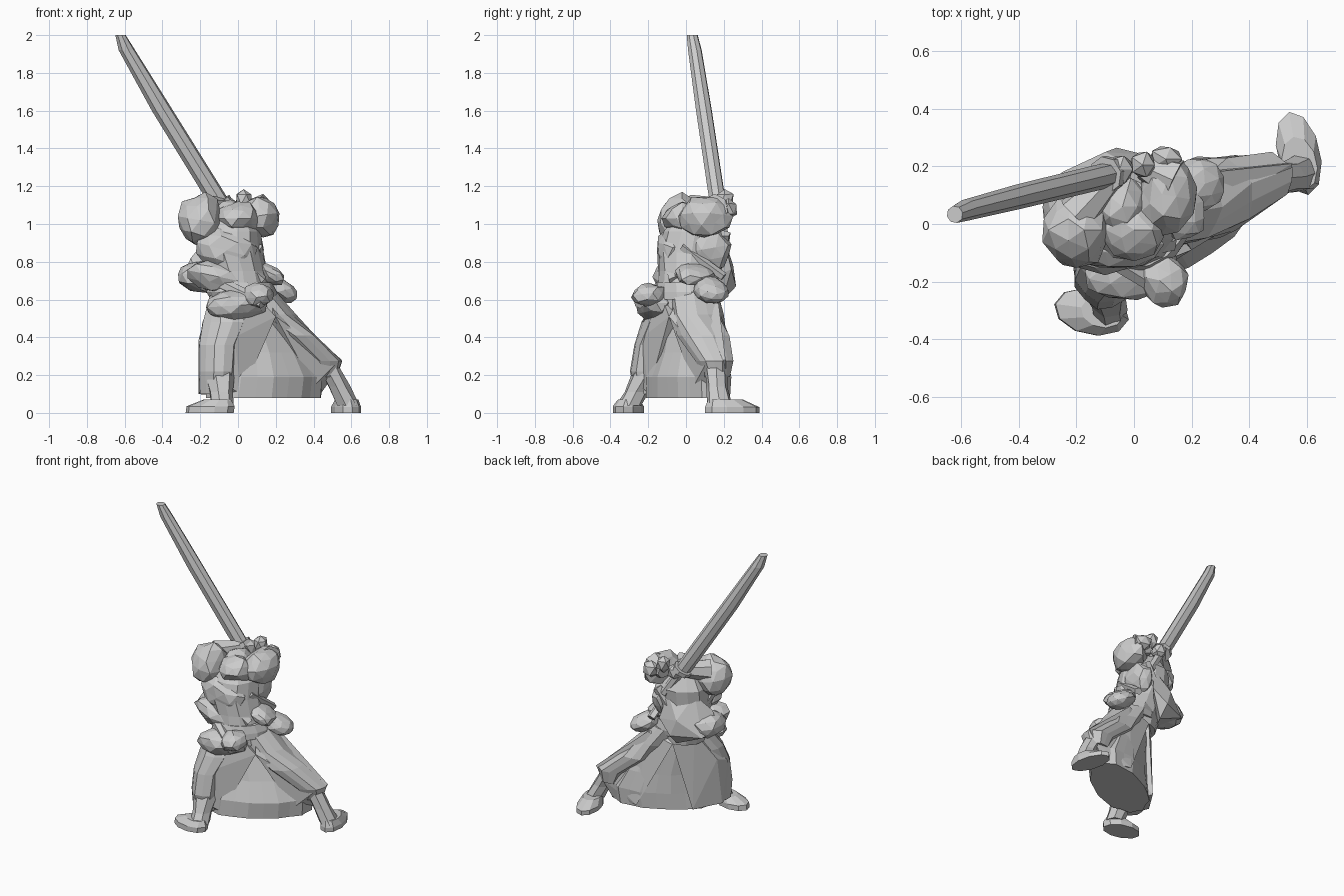
import bpy, bmesh, math, random
from mathutils import Vector, Matrix

random.seed(7)


def finish(name, bm):
    bmesh.ops.recalc_face_normals(bm, faces=bm.faces)
    me = bpy.data.meshes.new(name)
    bm.to_mesh(me)
    bm.free()
    ob = bpy.data.objects.new(name, me)
    bpy.context.collection.objects.link(ob)
    return ob


def loft(name, rings, n=12, pleat=0.0, jit=0.0):
    """Stacked horizontal ellipses: (x, y, z, rx, ry, angle in degrees)."""
    bm = bmesh.new()
    loops = []
    for x, y, z, rx, ry, ang in rings:
        rot = Matrix.Rotation(math.radians(ang), 2)
        loop = []
        for i in range(n):
            t = 2 * math.pi * i / n
            k = 1 - pleat * (i % 2) + random.uniform(-jit, jit)
            p = rot @ Vector((rx * k * math.cos(t), ry * k * math.sin(t)))
            loop.append(bm.verts.new((x + p.x, y + p.y, z)))
        loops.append(loop)
    for a, b in zip(loops, loops[1:]):
        for i in range(n):
            j = (i + 1) % n
            bm.faces.new((a[i], a[j], b[j], b[i]))
    bm.faces.new(loops[0])
    bm.faces.new(loops[-1])
    return finish(name, bm)


def blob(name, loc, size, rot=(0, 0, 0), jit=0.1, sub=2):
    """Faceted, crumpled cloth lump."""
    bm = bmesh.new()
    bmesh.ops.create_icosphere(bm, subdivisions=sub, radius=1)
    for v in bm.verts:
        v.co *= 1 + random.uniform(-jit, jit)
    ob = finish(name, bm)
    ob.location, ob.scale = loc, size
    ob.rotation_euler = [math.radians(a) for a in rot]
    return ob


def limb(name, a, b, r1, r2, n=7, flat=1.0):
    """Tapered prism between two points."""
    a, b = Vector(a), Vector(b)
    bm = bmesh.new()
    bmesh.ops.create_cone(bm, cap_ends=True, segments=n, radius1=r1,
                          radius2=r2, depth=(b - a).length)
    bmesh.ops.scale(bm, vec=(1, flat, 1), verts=bm.verts)
    m = (b - a).to_track_quat('Z', 'Y').to_matrix().to_4x4()
    m.translation = (a + b) / 2
    bmesh.ops.transform(bm, matrix=m, verts=bm.verts)
    return finish(name, bm)


def drape(name, *pts):
    """Faceted hanging cloth: hull of a few corner points."""
    bm = bmesh.new()
    vs = [bm.verts.new(p) for p in pts]
    res = bmesh.ops.convex_hull(bm, input=vs)
    bmesh.ops.delete(bm, geom=res["geom_interior"], context='VERTS')
    return finish(name, bm)


# Sword: blade, guard and grip
loft("blade", [(-.09, .17, 1.10, .058, .043, 13), (-.14, .158, 1.18, .06, .044, 13),
               (-.40, .095, 1.6, .058, .043, 13), (-.588, .047, 1.92, .045, .037, 13),
               (-.622, .033, 2.0, .028, .03, 13)], n=8)
limb("guard", (-.10, .17, 1.12), (-.085, .173, 1.095), .065, .065, 8)
limb("grip", (-.09, .17, 1.11), (.03, .2, .92), .03, .028, 6)

# Skirt: recessed central cloth, two wide trouser legs and their flared drapes
loft("skirt", [(.03, .02, .64, .14, .1, 30), (.07, .025, .5, .18, .12, 30),
               (.13, .03, .32, .28, .145, 30), (.15, .015, .19, .35, .17, 30),
               (.14, .015, .08, .35, .165, 30)], n=22, pleat=.05, jit=.03)
loft("front_trouser_leg", [(-.03, -.05, .62, .12, .12, 0), (-.07, -.11, .48, .125, .125, 20),
                           (-.11, -.16, .36, .105, .12, 20), (-.115, -.185, .22, .1, .115, 20),
                           (-.12, -.18, .1, .085, .095, 20)], n=12, pleat=.06, jit=.04)
loft("rear_trouser_leg", [(.08, .04, .64, .12, .13, 0), (.17, .06, .52, .14, .14, 0),
                          (.28, .095, .41, .14, .145, 20), (.43, .15, .275, .13, .10, 20),
                          (.45, .165, .19, .08, .07, 20)], n=14, pleat=.07, jit=.03)
drape("rear_leg_drape", (.06, .1, .62), (.16, -.03, .62), (.18, .17, .6), (.55, .21, .28),
      (.53, .11, .27), (.5, .21, .19), (.47, .11, .2), (.22, .235, .1), (.43, .2, .09),
      (.4, .04, .14), (.2, -.09, .51), (.0, .15, .55))
drape("front_leg_drape", (-.1, .05, .62), (.1, -.13, .62), (-.2, -.06, .42), (-.21, -.16, .38),
      (-.21, -.1, .1), (-.1, .07, .09), (-.02, -.23, .4), (.02, -.2, .1),
      (-.13, -.27, .18), (-.2, -.2, .12), (.2, -.09, .51), (0, .15, .55))

# Lower legs and feet
loft("front_shin", [(-.10, -.20, .22, .085, .08, 0), (-.09, -.265, .11, .065, .065, 0),
                    (-.08, -.30, .04, .062, .07, 0)], n=7, jit=.08)
loft("front_foot", [(-.15, -.305, 0, .13, .08, -12), (-.145, -.305, .035, .13, .08, -12),
                    (-.11, -.305, .07, .075, .055, -12)], n=10)
loft("rear_shin", [(.48, .16, .24, .06, .06, 0), (.535, .165, .14, .058, .058, 0),
                   (.585, .18, .04, .062, .068, 0)], n=7, jit=.08)
loft("rear_foot", [(.572, .245, 0, .148, .075, 103), (.572, .245, .03, .148, .075, 103),
                   (.575, .21, .07, .095, .06, 103)], n=10)

# Torso and belt
loft("torso", [(.02, 0, .55, .16, .15, 0), (0, 0, .65, .175, .155, 0),
               (-.01, .02, .75, .165, .175, 0), (-.04, .03, .85, .17, .19, 0),
               (-.04, .05, .96, .16, .175, 0), (-.04, .06, 1.05, .10, .11, 0)],
     n=14, pleat=.04, jit=.04)
loft("belt", [(.03, 0, .6, .18, .155, 30), (.02, 0, .64, .19, .16, 30),
              (.01, 0, .69, .17, .155, 30)], n=14, jit=.04)

# Crossing collar folds on the chest, which faces back left
limb("collar_left", (-.21, -.04, .95), (-.08, .15, .66), .04, .045, 5, .7)
limb("collar_right", (.08, .2, .95), (-.12, .16, .66), .04, .045, 5, .7)
limb("back_strap", (-.12, -.11, .92), (.13, -.06, .7), .035, .035, 5, .8)
limb("side_strap", (.1, -.02, .88), (.13, .2, .72), .03, .03, 5, .8)

# Robe front overhanging the belt
drape("robe_front", (-.16, .13, .93), (.0, .2, .93), (-.1, .25, .78), (-.3, .07, .71),
      (-.25, .18, .67), (-.06, .265, .67), (-.19, -.02, .65), (-.25, .06, .82),
      (.04, .24, .76), (-.06, .19, .59))

# Head with hair
blob("head", (-.04, .06, 1.02), (.1, .11, .11), jit=.06)
blob("hair", (0, -.02, 1.03), (.11, .1, .09), jit=.12)

# Raised arms: sleeves, forearms, hands on the grip
blob("left_sleeve", (-.2, -.02, 1.02), (.12, .13, .14), (0, 10, 0), .11)
blob("right_sleeve", (.115, .1, 1.04), (.1, .14, .115), (0, -10, -10), .1)
limb("left_forearm", (-.2, .03, 1.08), (-.06, .18, 1.1), .075, .04)
limb("right_forearm", (.14, .15, 1.08), (.03, .2, 1.07), .08, .045)
blob("left_hand", (-.05, .19, 1.09), (.055, .055, .06), jit=.1, sub=1)
blob("right_hand", (.03, .205, 1.13), (.05, .05, .06), jit=.1, sub=1)
blob("right_wrist", (.11, .225, 1.08), (.06, .05, .06), jit=.1, sub=1)

# Gathered cloth: (name, centre, size, rotation)
for name, loc, size, rot in (
        ("front_fold", (-.2, .06, .72), (.12, .13, .085), (0, 8, 20)),
        ("side_fold", (.06, .12, .87), (.075, .12, .12), (10, 0, 0)),
        ("back_fold", (-.06, -.07, .86), (.165, .09, .12), (0, 15, 0)),
        ("waist_fold", (-.1, -.07, .72), (.17, .1, .085), (0, 12, 0)),
        ("belt_bundle", (-.01, -.16, .57), (.175, .1, .085), (0, -4, 12)),
        ("belt_knot", (.1, -.19, .62), (.085, .1, .065), (0, -10, 30)),
        ("hip_bundle", (.22, .13, .65), (.11, .095, .06), (0, 28, 20)),
        ("hip_fold", (.16, .05, .73), (.09, .11, .05), (0, 25, 20))):
    blob(name, loc, size, rot, .09)

# Scabbard stub tucked behind the belt
limb("scabbard", (-.08, -.12, .68), (.13, -.25, .58), .035, .03, 6)
